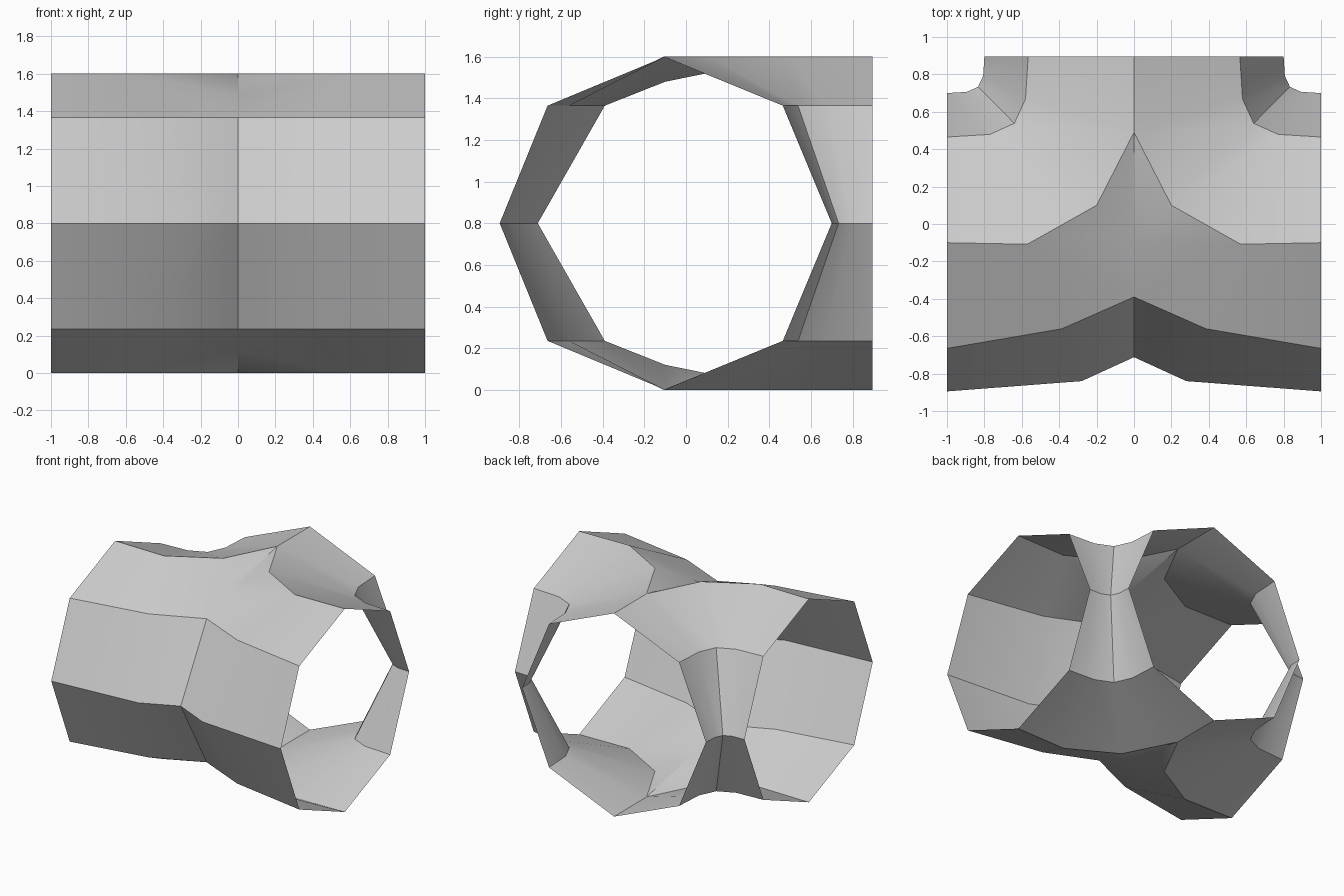
import bpy, bmesh, math

cube = bpy.data.objects.get("Cube")
if cube:
    bpy.data.objects.remove(cube)

MID, SHOULDER, TOP = 0.8, 1.365, 1.6


def corner_curve(start, end):
    """Tight bend between a side arm and the rear arm."""
    corner = (end[0], start[1])
    pull = 0.88
    points = []
    for i in range(5):
        t = i / 4
        a, b = (1 - t) ** 3, 3 * t * (1 - t) ** 2
        c, d = 3 * t * t * (1 - t), t ** 3
        points.append(tuple(
            a * s + b * (s + (k - s) * pull) + c * (e + (k - e) * pull) + d * e
            for s, e, k in zip(start, end, corner)))
    return points


bm = bmesh.new()


def line(points, z):
    return [bm.verts.new((x, y, z - MID)) for x, y in points]


def strip(lower, upper):
    for i in range(len(lower) - 1):
        bm.faces.new((lower[i], lower[i + 1], upper[i + 1], upper[i]))


# Front wall, pinched inward at the centre
front_mid = line([(0, -0.712), (0.28, -0.84), (1, -0.895)], MID)
front_shoulder = line([(0, -0.39), (0.385, -0.56), (1, -0.665)], SHOULDER)

# Crest running from the side arm round to the rear arm
crest = line([(1, -0.1), (0.57, -0.108), (0.2, 0.1), (0, 0.49), (0, 0.895)], TOP)
dip = line([(0, -0.1)], 1.48)[0]
front_top = [dip, crest[1], crest[0]]

# Rear corner between the two arms
back_shoulder = line(corner_curve((1, 0.465), (0.566, 0.895)), SHOULDER)
back_mid = line(corner_curve((1, 0.7), (0.8, 0.895)), MID)

strip(front_mid, front_shoulder)
strip(front_shoulder, front_top)
strip(crest[::-1], back_shoulder[::-1])
strip(back_shoulder[::-1], back_mid[::-1])

# Saddle in the middle of the roof
bm.faces.new((dip, crest[1], crest[2]))
bm.faces.new((dip, crest[2], crest[3]))

mesh = bpy.data.meshes.new("pipe_junction")
bm.to_mesh(mesh)
bm.free()

junction = bpy.data.objects.new("pipe_junction", mesh)
junction.location.z = MID
bpy.context.collection.objects.link(junction)

# Single plain colour
grey = bpy.data.materials.new("light_grey")
grey.use_nodes = True
colour = (0.6, 0.6, 0.6, 1)
grey.diffuse_color = colour
grey.node_tree.nodes["Principled BSDF"].inputs["Base Color"].default_value = colour
mesh.materials.append(grey)

# Mirror the quarter left to right and top to bottom
mirror = junction.modifiers.new("mirror", "MIRROR")
mirror.use_axis = (True, False, True)
mirror.merge_threshold = 0.001

bpy.ops.object.select_all(action="DESELECT")
junction.select_set(True)
bpy.context.view_layer.objects.active = junction
bpy.ops.object.modifier_apply(modifier=mirror.name)
bpy.ops.object.shade_smooth_by_angle(angle=math.radians(30))
